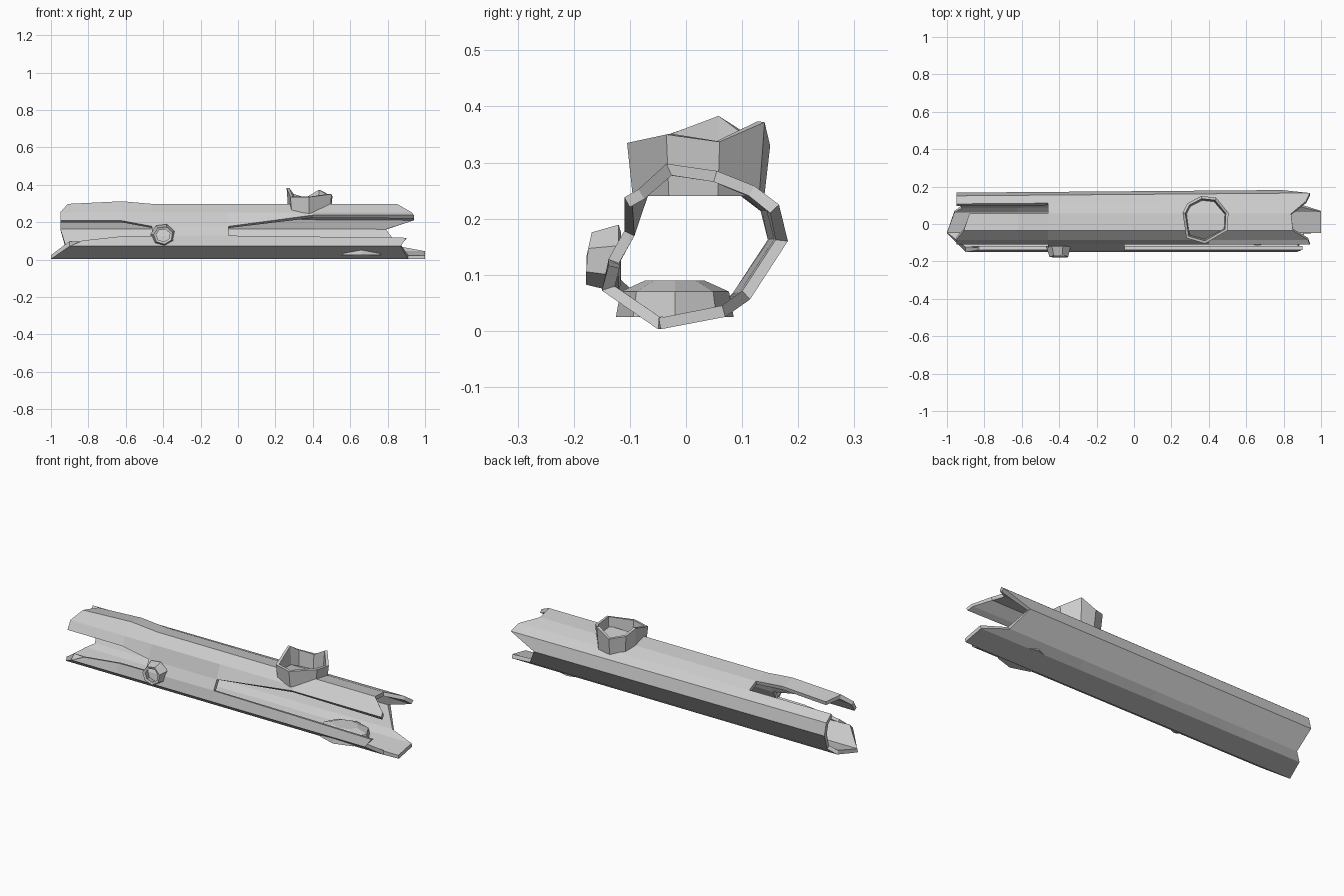
import bpy, bmesh, math
from mathutils import Vector

cube = bpy.data.objects.get("Cube")
if cube:
    bpy.data.objects.remove(cube)

grey = bpy.data.materials.new("weathered_grey")
grey.use_nodes = True
COLOUR = (0.6, 0.6, 0.6, 1)
grey.diffuse_color = COLOUR
grey.node_tree.nodes["Principled BSDF"].inputs["Base Color"].default_value = COLOUR


def make(name, bm, thickness=0):
    me = bpy.data.meshes.new(name)
    bm.to_mesh(me)
    bm.free()
    me.materials.append(grey)
    ob = bpy.data.objects.new(name, me)
    bpy.context.collection.objects.link(ob)
    if thickness:
        mod = ob.modifiers.new("wall", "SOLIDIFY")
        mod.thickness = thickness
        mod.offset = -1
        mod.use_even_offset = True
    return ob


# Hollow trunk: lengthwise lines (y, z, broken start x, broken end x)
lines = [
    (-0.138, 0.130, -0.83, 0.90),   # lower lip of the front split
    (-0.150, 0.072, -0.90, 0.87),
    (-0.050, 0.003, -1.00, 0.91),
    (-0.045, 0.003, -1.00, 1.00),   # tongue of the floor
    (0.070, 0.025, -0.96, 1.00),
    (0.112, 0.056, -0.92, 0.86),
    (0.180, 0.160, -0.95, 0.79),
    (0.163, 0.225, -0.95, 0.94),
    (0.120, 0.258, -0.95, 0.92),    # back split starts above this
    (0.055, 0.285, -0.88, 0.84),
    (-0.035, 0.298, -0.91, 0.85),
    (-0.085, 0.252, -0.95, 0.93),
    (-0.110, 0.228, -0.95, 0.94),   # upper lip of the front split
]
inner = [-0.62, -0.46, -0.05, 0.40]
last = len(lines) - 1
bm = bmesh.new()
grid = []
for j, (y, z, x0, x1) in enumerate(lines):
    row = []
    for x in [x0] + inner + [x1]:
        dy, dz = 0.008 * (x - 0.6) * (y > 0.1), 0
        if z > 0.27 and x == inner[0]:
            dz = 0.014
        if j == 0:
            dz = -0.012 * abs(x + 0.2) - 0.02 * (x < -0.8)
        if j == last:
            dz = 0.01 if x > 0 else -0.03 * (x > -0.5) - 0.02
        row.append(bm.verts.new((x, y + dy, z + dz)))
    grid.append(row)
for j in range(last + 1):
    n = (j + 1) % (last + 1)
    for k in range(len(inner) + 1):
        back_split = j == 8 and k < 2
        front_split = j == last and k != 2
        if not (back_split or front_split):
            bm.faces.new((grid[j][k], grid[n][k], grid[n][k + 1], grid[j][k + 1]))
make("trunk", bm, 0.02)


def stub(name, rim, centre, shrink, sink, thickness):
    """Hollow broken branch: a ragged rim joined to a base ring inside the wall."""
    bm = bmesh.new()
    c, s = Vector(centre), Vector(sink)
    top = [bm.verts.new(p) for p in rim]
    base = []
    for p in rim:
        d = Vector(p) - c
        d -= s.normalized() * d.dot(s.normalized())
        base.append(bm.verts.new(c + d * shrink + s))
    for i in range(len(rim)):
        n = (i + 1) % len(rim)
        bm.faces.new((base[i], base[n], top[n], top[i]))
    return make(name, bm, thickness)


# Large branch stub on top, counter-clockwise rim
stub("top_branch_stub", [
    (0.50, -0.035, 0.35), (0.505, 0.06, 0.337), (0.44, 0.14, 0.372),
    (0.36, 0.15, 0.33), (0.285, 0.11, 0.35), (0.26, 0.06, 0.382),
    (0.28, -0.075, 0.335), (0.38, -0.105, 0.335)],
    (0.385, 0.02, 0.34), 0.92, (0, 0, -0.10), 0.014)

# Small branch stub on the front
rim = []
for i in range(7):
    a = math.tau * (i + 0.4) / 7
    z = 0.13 + 0.048 * math.sin(a)
    rim.append((-0.40 + 0.052 * math.cos(a), -0.178 + 0.22 * max(0, z - 0.13), z))
stub("front_branch_stub", rim, (-0.395, -0.17, 0.13), 1.3, (0, 0.05, 0), 0.013)

# Low faceted mound on the floor inside
bm = bmesh.new()
rings = []
for scale, height in ((1, 0.025), (0.92, 0.07), (0.5, 0.09)):
    rings.append([bm.verts.new((0.66 + 0.14 * scale * math.cos(math.tau * i / 8),
                                -0.02 + 0.105 * scale * math.sin(math.tau * i / 8),
                                height)) for i in range(8)])
for a, b in zip(rings, rings[1:]):
    for i in range(8):
        n = (i + 1) % 8
        bm.faces.new((a[i], a[n], b[n], b[i]))
bm.faces.new(rings[-1])
bm.faces.new(rings[0][::-1])
make("floor_mound", bm)
